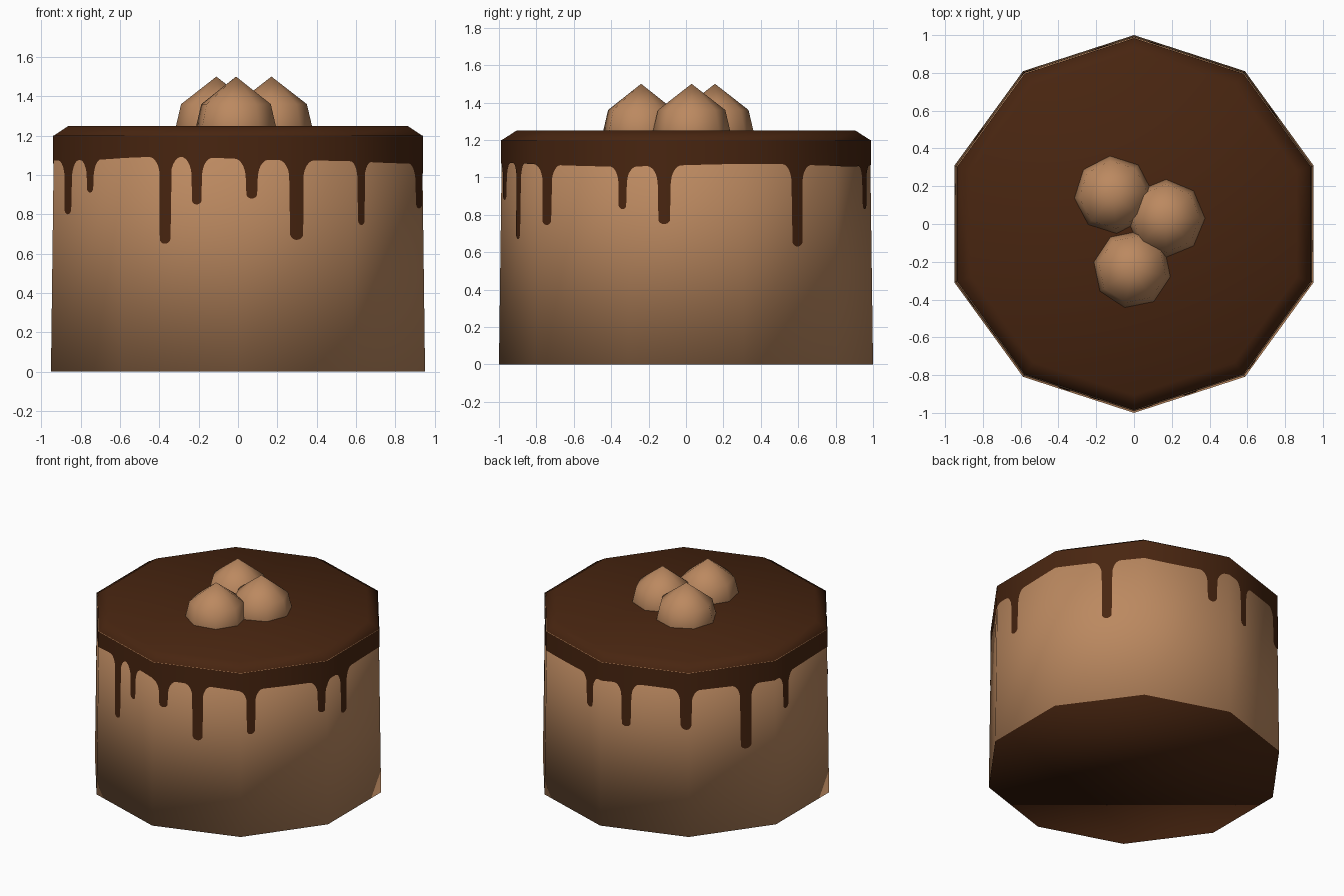
import bpy, math

if "Cube" in bpy.data.objects:
    bpy.data.objects.remove(bpy.data.objects["Cube"])

SIDES = 10
RIM_Z, TOP_Z, RIM_R = 1.2, 1.25, 0.984


def material(name, rgb):
    m = bpy.data.materials.new(name)
    m.diffuse_color = (*rgb, 1)
    m.use_nodes = True
    m.node_tree.nodes["Principled BSDF"].inputs["Base Color"].default_value = m.diffuse_color
    return m


caramel = material("caramel sponge", (0.50, 0.25, 0.117))
chocolate = material("dark chocolate", (0.065, 0.0185, 0.0052))


def make(name, verts, faces, mats):
    me = bpy.data.meshes.new(name)
    me.from_pydata(verts, [], faces)
    for m in mats:
        me.materials.append(m)
    me.polygons.foreach_set("use_smooth", [True] * len(faces))
    me.update()
    ob = bpy.data.objects.new(name, me)
    bpy.context.collection.objects.link(ob)
    return ob


def lathe(name, profile, n, turn, mats, centre=(0, 0)):
    """Stack of n-sided rings (radius, z) closed by end caps; radius 0 is a point."""
    verts, faces, prev = [], [], None
    for r, z in profile:
        count = n if r > 0 else 1
        ring = list(range(len(verts), len(verts) + count))
        for i in range(count):
            a = turn + 2 * math.pi * i / n
            verts.append((centre[0] + r * math.cos(a), centre[1] + r * math.sin(a), z))
        if prev is None:
            faces.append(ring[::-1])
        else:
            for i in range(n):
                j = (i + 1) % n
                if count == 1:
                    faces.append((prev[i], prev[j], ring[0]))
                else:
                    faces.append((prev[i], prev[j], ring[j], ring[i]))
        prev = ring
    if len(prev) > 1:
        faces.append(prev)
    return make(name, verts, faces, mats)


# Cake body: caramel walls, chocolate bevel, top and underside
body = lathe("cake_body", [(1, 0), (RIM_R, RIM_Z), (0.906, TOP_Z)], SIDES,
             -math.pi / 2, [caramel, chocolate])
for p in body.data.polygons:
    if p.center.z > RIM_Z or p.center.z < 0.01:
        p.material_index = 1

# Drips: position along the ten sides, tip height, width
DRIPS = [(0.12, 0.88, 0.064), (0.51, 0.67, 0.074), (1.12, 0.745, 0.06),
         (1.935, 0.83, 0.055), (2.31, 0.75, 0.07), (3.58, 0.63, 0.072),
         (4.80, 0.83, 0.066), (5.29, 0.755, 0.07), (5.97, 0.785, 0.08),
         (6.66, 0.59, 0.08), (7.20, 0.81, 0.06), (8.22, 0.80, 0.062),
         (8.53, 0.91, 0.058), (9.365, 0.65, 0.06), (9.64, 0.85, 0.056)]
SIDE_LEN = 2 * math.sin(math.pi / SIDES)


def gap(a, b):
    d = abs(a - b) % SIDES
    return min(d, SIDES - d)


def icing_edge(s):
    base = 1.065 + 0.035 * math.exp(-(gap(s, 9.4) / 0.7) ** 2) + 0.007 * math.sin(s * 4 * math.pi / 5)
    z = base
    for at, tip, width in DRIPS:
        d, half, flare = gap(s, at) * SIDE_LEN, width / 2, 0.06
        if d < half:
            z = min(z, tip + half - math.sqrt(half ** 2 - d ** 2))
        elif d < half + flare:
            u = 1 - (d - half) / flare
            z = min(z, base - 0.1 * (1 - math.sqrt(1 - u * u)))
    return z


# Icing curtain: thin skin that follows the flat walls and ends in drips
PER_SIDE = 150
verts, faces, normals = [], [], []
total = SIDES * PER_SIDE
for c in range(total):
    s = c / PER_SIDE
    k, t = int(s), s - int(s)
    a0, a1 = (math.radians(-90 + 36 * (k + i)) for i in (0, 1))
    x = math.cos(a0) * (1 - t) + math.cos(a1) * t
    y = math.sin(a0) * (1 - t) + math.sin(a1) * t
    length = math.hypot(x, y)
    for z in (icing_edge(s), RIM_Z):
        f = 1 - (1 - RIM_R) * z / RIM_Z + 0.004
        verts.append((x * f, y * f, z))
        normals.append((x / length, y / length, 0))
    n = (c + 1) % total
    faces.append((2 * c, 2 * n, 2 * n + 1, 2 * c + 1))
curtain = make("icing_drips", verts, faces, [chocolate])
curtain.data.normals_split_custom_set_from_vertices(normals)

# Three truffle balls on top
for i, (x, y, turn) in enumerate([(-0.11, 0.155, 5), (0.17, 0.03, 0), (-0.01, -0.24, -11)]):
    lathe(f"truffle_{i + 1}", [(0.17, 1.13), (0.213, 1.22), (0.18, 1.36), (0, 1.5)], 8,
          math.radians(turn), [caramel], (x, y))
